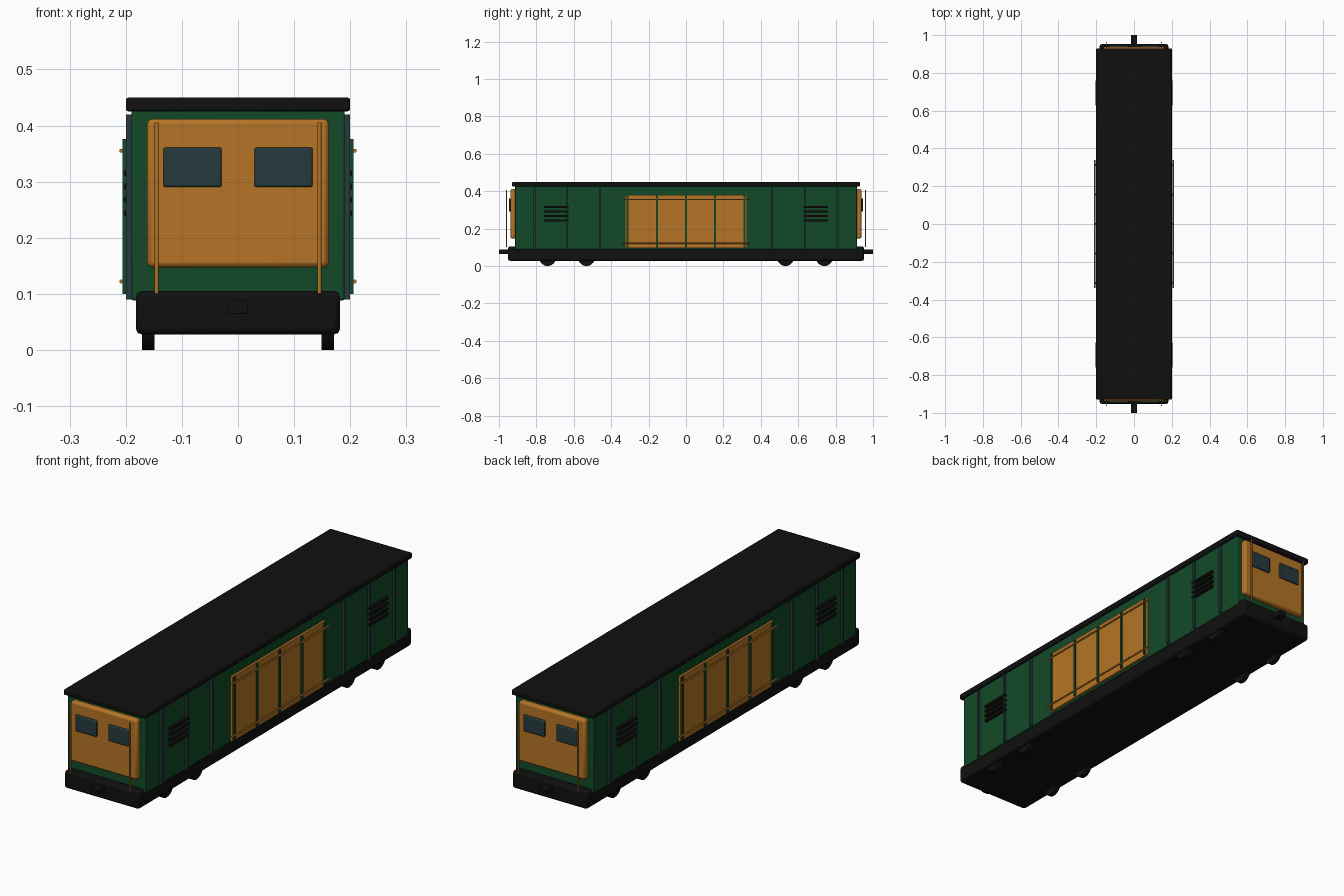
import bpy, math

if "Cube" in bpy.data.objects:
    bpy.data.objects.remove(bpy.data.objects["Cube"])


def mat(name, r, g, b):
    m = bpy.data.materials.new(name)
    m.diffuse_color = (r, g, b, 1)
    m.use_nodes = True
    m.node_tree.nodes["Principled BSDF"].inputs["Base Color"].default_value = m.diffuse_color
    return m


GREEN = mat("dark green", 0.006, 0.068, 0.021)
ORANGE = mat("ochre orange", 0.46, 0.175, 0.019)
BLACK = mat("black", 0.005, 0.005, 0.005)
TEAL = mat("slate teal", 0.019, 0.042, 0.046)


def box(name, x, y, z, material, bevel=0.0):
    """Box from (min, max) ranges on each axis."""
    bpy.ops.mesh.primitive_cube_add(size=1, location=[(a + b) / 2 for a, b in (x, y, z)])
    o = bpy.context.object
    o.name = name
    o.scale = [abs(b - a) for a, b in (x, y, z)]
    bpy.ops.object.transform_apply(location=False, rotation=False, scale=True)
    o.data.materials.append(material)
    if bevel:
        m = o.modifiers.new("bevel", 'BEVEL')
        m.width = bevel
        m.segments = 2
        bpy.ops.object.shade_smooth_by_angle(angle=math.radians(40))
    return o


def rod(name, loc, radius, length, axis, material, sides=12):
    rot = {'X': (0, math.pi / 2, 0), 'Y': (math.pi / 2, 0, 0), 'Z': (0, 0, 0)}[axis]
    bpy.ops.mesh.primitive_cylinder_add(vertices=sides, radius=radius, depth=length,
                                        location=loc, rotation=rot)
    o = bpy.context.object
    o.name = name
    o.data.materials.append(material)
    bpy.ops.object.shade_smooth_by_angle(angle=math.radians(40))
    return o


def span(s, a, b):
    """Range a..b mirrored by sign s."""
    return (min(s * a, s * b), max(s * a, s * b))


# Main shell
box("body", (-0.19, 0.19), (-0.915, 0.915), (0.088, 0.428), GREEN, 0.004)
box("roof", (-0.2, 0.2), (-0.93, 0.93), (0.425, 0.45), BLACK, 0.005)
box("underframe", (-0.182, 0.182), (-0.952, 0.952), (0.028, 0.105), BLACK, 0.01)

# Cab ends
for s, end in ((-1, "front"), (1, "rear")):
    box(end + "_cab_plate", (-0.162, 0.162), span(s, 0.905, 0.938), (0.147, 0.412), ORANGE, 0.009)
    box(end + "_coupler", (-0.017, 0.017), span(s, 0.94, 1.0), (0.064, 0.088), BLACK, 0.002)
    for sx, side in ((-1, "left"), (1, "right")):
        box(f"{end}_{side}_window", span(sx, 0.029, 0.133), span(s, 0.93, 0.947),
            (0.29, 0.361), TEAL, 0.004)
        rod(f"{end}_{side}_handrail", (sx * 0.145, s * 0.96, 0.253), 0.0035, 0.304, 'Z', ORANGE)

# Long sides
for sx, side in ((-1, "left"), (1, "right")):
    # Upright ribs
    for i, y in enumerate((-0.81, -0.635, -0.46, 0.46, 0.635, 0.81)):
        box(f"{side}_rib_{i}", span(sx, 0.185, 0.2), (y - 0.005, y + 0.005), (0.09, 0.42), TEAL)
    # Engine bay panel with dividers and rails
    box(side + "_bay_panel", span(sx, 0.185, 0.2), (-0.325, 0.325), (0.095, 0.38), ORANGE)
    for i in range(5):
        y = -0.312 + i * 0.156
        box(f"{side}_bay_divider_{i}", span(sx, 0.19, 0.206), (y - 0.005, y + 0.005),
            (0.1, 0.376), GREEN)
    for i, z in enumerate((0.122, 0.355)):
        rod(f"{side}_bay_rail_{i}", (sx * 0.208, 0, z), 0.0035, 0.68, 'Y', ORANGE)
    # Louvres
    for s in (-1, 1):
        for i in range(4):
            z = 0.244 + i * 0.0237
            box(f"{side}_louvre_{s}_{i}", span(sx, 0.185, 0.203), span(s, 0.628, 0.76),
                (z - 0.005, z + 0.005), BLACK)
    # Wheels and hubs
    for i, y in enumerate((-0.74, -0.532, 0.532, 0.74)):
        rod(f"{side}_wheel_{i}", (sx * 0.16, y, 0.045), 0.045, 0.022, 'X', BLACK, 32)
        rod(f"{side}_hub_{i}", (sx * 0.172, y, 0.045), 0.016, 0.012, 'X', ORANGE, 20)
